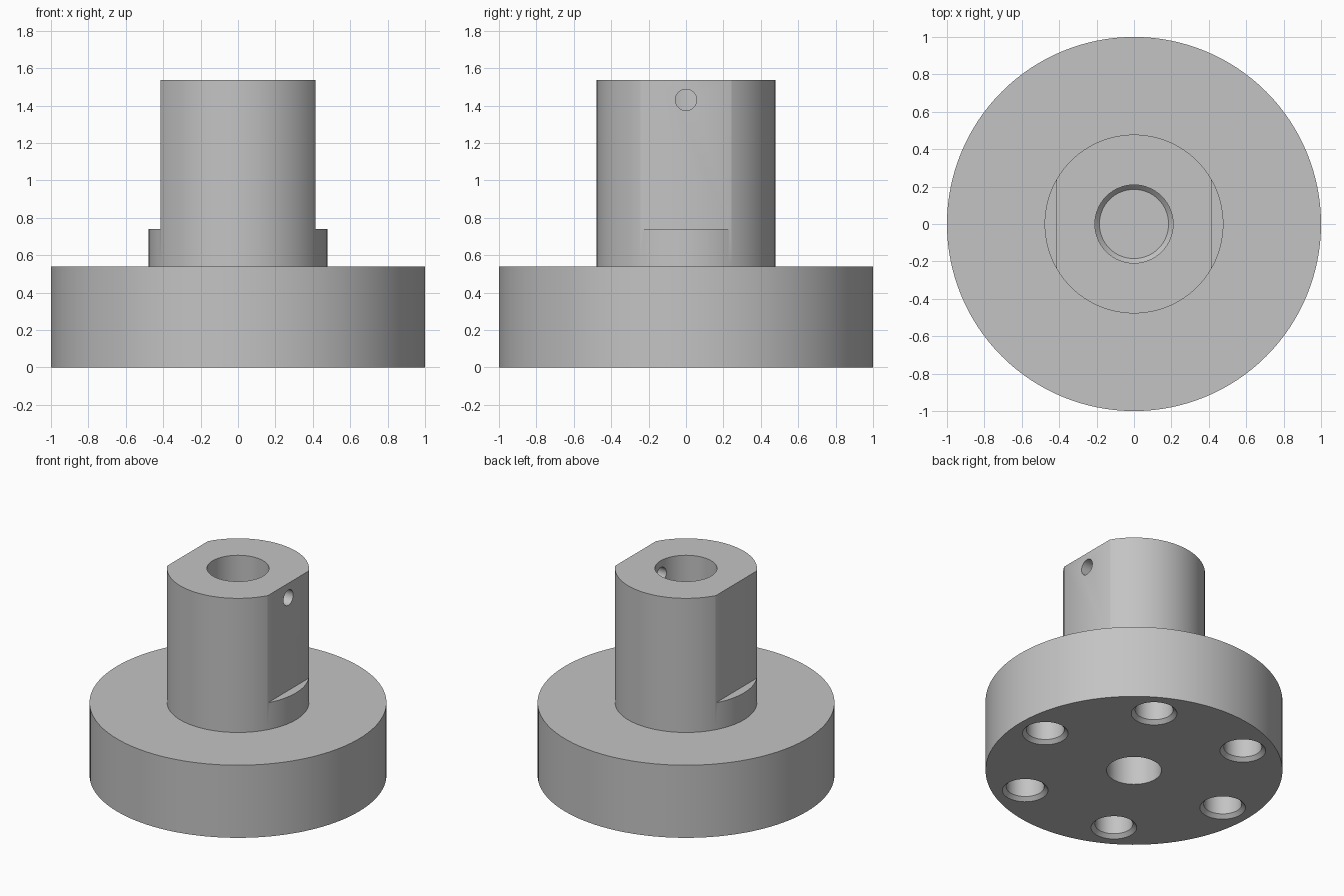
import bpy, bmesh, math

if "Cube" in bpy.data.objects:
    bpy.data.objects.remove(bpy.data.objects["Cube"])

steel = bpy.data.materials.new("plain grey")
steel.diffuse_color = (0.55, 0.55, 0.55, 1)
steel.use_nodes = True
steel.node_tree.nodes["Principled BSDF"].inputs["Base Color"].default_value = steel.diffuse_color


def lathe(name, profile, segments, place=(0, 0, 0), turn=(0, 0, 0)):
    """Closed solid turned around z from (radius, height) points, bottom to top."""
    bm = bmesh.new()
    rings = []
    for r, z in profile:
        rings.append([bm.verts.new((r * math.cos(math.tau * i / segments),
                                    r * math.sin(math.tau * i / segments), z))
                      for i in range(segments)])
    for low, high in zip(rings, rings[1:]):
        for i in range(segments):
            j = (i + 1) % segments
            bm.faces.new((low[i], low[j], high[j], high[i]))
    bm.faces.new(rings[0][::-1])
    bm.faces.new(rings[-1])
    mesh = bpy.data.meshes.new(name)
    bm.to_mesh(mesh)
    bm.free()
    mesh.materials.append(steel)
    obj = bpy.data.objects.new(name, mesh)
    obj.location, obj.rotation_euler = place, turn
    bpy.context.collection.objects.link(obj)
    return obj


def block(name, centre, size):
    bpy.ops.mesh.primitive_cube_add(size=1, location=centre)
    obj = bpy.context.object
    obj.name, obj.scale = name, size
    obj.data.materials.append(steel)
    return obj


# Flange and shaft as one turned body
hub = lathe("flanged_hub", [(1, 0), (1, 0.54), (0.478, 0.54), (0.478, 1.537)], 128)

cutters = []
# Flats on both sides of the shaft
for side in (-1, 1):
    cutters.append(block("flat_cutter", (side * 0.564, 0, 1.24), (0.3, 1.2, 1.0)))
# Shaft bore from above, with a bevelled floor
cutters.append(lathe("shaft_bore_cutter", [(0.185, 0.52), (0.209, 0.545), (0.209, 1.7)], 64))
# Centre bore from below
cutters.append(lathe("centre_bore_cutter", [(0.185, -0.1), (0.185, 0.4)], 64))
# Set screw hole through one flat into the bore
cutters.append(lathe("set_screw_cutter", [(0.057, 0.1), (0.057, 0.6)], 32,
                     (0, 0, 1.43), (0, math.pi / 2, 0)))
# Ring of six countersunk holes in the underside
for k in range(6):
    a = math.tau * k / 6
    cutters.append(lathe("bolt_hole_cutter",
                         [(0.154, -0.1), (0.154, 0), (0.128, 0.026), (0.128, 0.4)], 48,
                         (0.78 * math.cos(a), 0.78 * math.sin(a), 0)))

bpy.context.view_layer.objects.active = hub
for cutter in cutters:
    mod = hub.modifiers.new("cut", 'BOOLEAN')
    mod.operation, mod.solver, mod.object = 'DIFFERENCE', 'EXACT', cutter
    bpy.ops.object.modifier_apply(modifier=mod.name)
for cutter in cutters:
    bpy.data.objects.remove(cutter, do_unlink=True)

# Smooth round walls, sharp rims
bpy.ops.object.select_all(action='DESELECT')
hub.select_set(True)
bpy.ops.object.shade_smooth_by_angle(angle=math.radians(30))
